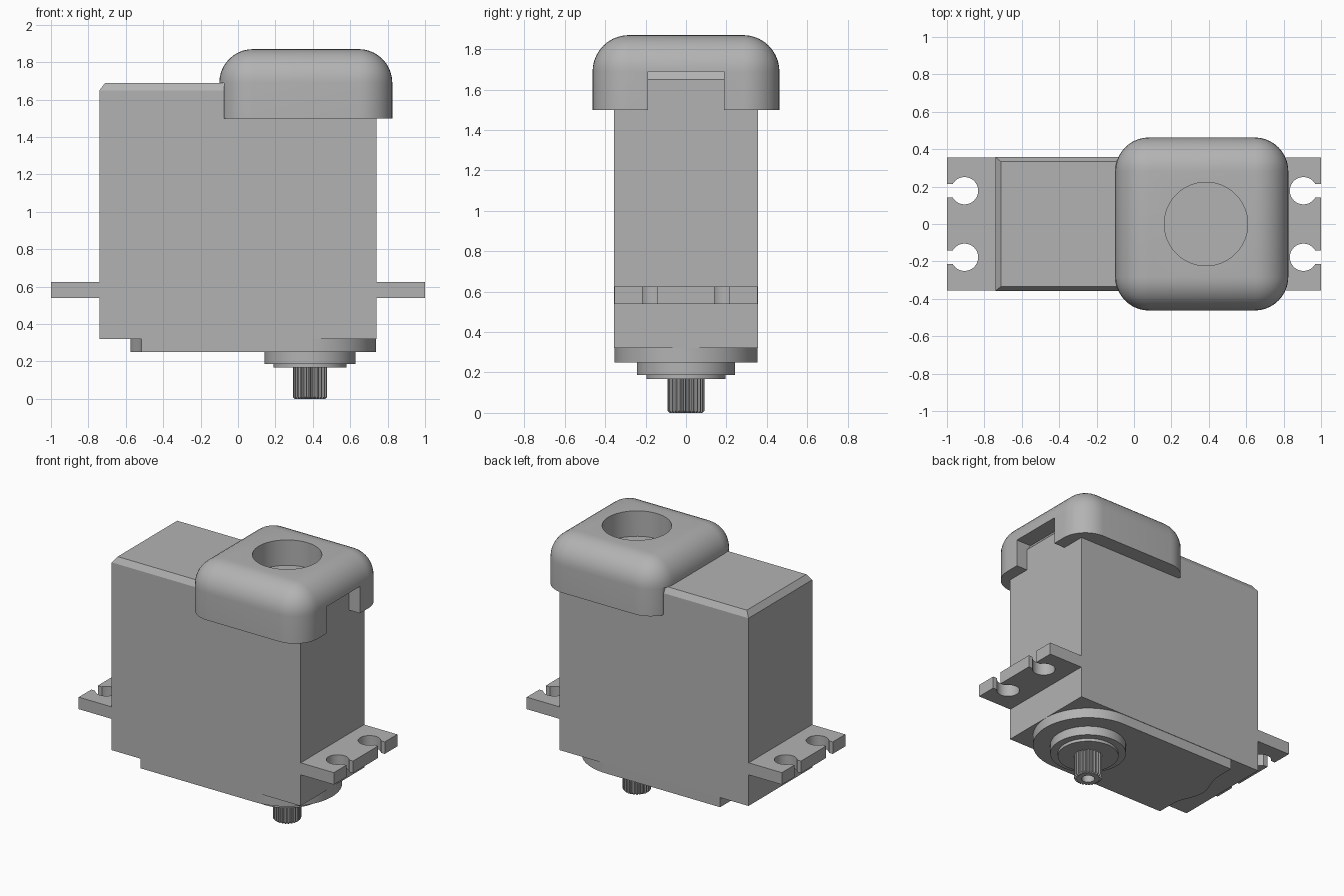
import bpy
import bmesh
from math import sin, cos, pi, radians, asin
from mathutils import Vector

if "Cube" in bpy.data.objects:
    bpy.data.objects.remove(bpy.data.objects["Cube"], do_unlink=True)

grey = bpy.data.materials.new("plain grey")
grey.use_nodes = True
grey.diffuse_color = (0.45, 0.45, 0.45, 1)
grey.node_tree.nodes["Principled BSDF"].inputs["Base Color"].default_value = (0.45, 0.45, 0.45, 1)

SHAFT_X = 0.385


def finish(name, bm):
    bmesh.ops.recalc_face_normals(bm, faces=bm.faces)
    mesh = bpy.data.meshes.new(name)
    bm.to_mesh(mesh)
    bm.free()
    mesh.materials.append(grey)
    obj = bpy.data.objects.new(name, mesh)
    bpy.context.collection.objects.link(obj)
    return obj


def smooth(obj, angle=30):
    obj.data.shade_smooth()
    obj.data.set_sharp_from_angle(angle=radians(angle))


def prism(name, outline, z0, z1):
    """Extrude a flat outline between two heights."""
    bm = bmesh.new()
    face = bm.faces.new([bm.verts.new((x, y, z0)) for x, y in outline])
    ext = bmesh.ops.extrude_face_region(bm, geom=[face])["geom"]
    bmesh.ops.translate(bm, vec=(0, 0, z1 - z0),
                        verts=[v for v in ext if isinstance(v, bmesh.types.BMVert)])
    return finish(name, bm)


def rect(x0, x1, y0, y1):
    return [(x0, y0), (x1, y0), (x1, y1), (x0, y1)]


def arc(cx, cy, r, a0, a1, n):
    return [(cx + r * cos(a0 + (a1 - a0) * i / n),
             cy + r * sin(a0 + (a1 - a0) * i / n)) for i in range(n + 1)]


def circle(r, n=64):
    return arc(SHAFT_X, 0, r, 0, 2 * pi, n)[:-1]


def cut(obj, cutter):
    cutter.hide_render = True
    mod = obj.modifiers.new("cut", "BOOLEAN")
    mod.operation = "DIFFERENCE"
    mod.solver = "EXACT"
    mod.object = cutter
    bpy.context.view_layer.objects.active = obj
    bpy.ops.object.modifier_apply(modifier=mod.name)
    bpy.data.objects.remove(cutter, do_unlink=True)


# Case with chamfered top
body = prism("body", rect(-0.74, 0.74, -0.357, 0.357), 0.32, 1.65)
bm = bmesh.new()
bm.from_mesh(body.data)
top = max(bm.faces, key=lambda f: f.calc_center_median().z)
ext = bmesh.ops.extrude_face_region(bm, geom=[top])["geom"]
for v in [g for g in ext if isinstance(g, bmesh.types.BMVert)]:
    v.co -= Vector((0.03 if v.co.x > 0 else -0.03, 0.024 if v.co.y > 0 else -0.024, -0.04))
bm.faces.remove(top)
bm.to_mesh(body.data)
bm.free()

# Rounded cap: tall corners and top rim share one radius
bm = bmesh.new()
bmesh.ops.create_cube(bm, size=1)
for v in bm.verts:
    v.co = Vector((0.3625 + v.co.x * 0.925, v.co.y * 0.925, 1.685 + v.co.z * 0.37))
rim = [e for e in bm.edges if max(v.co.z for v in e.verts) > 1.7]
bmesh.ops.bevel(bm, geom=rim, offset=0.18, offset_type="OFFSET", segments=10,
                profile=0.5, affect="EDGES")
cap = finish("cap", bm)
cut(cap, prism("end_notch_cutter", rect(0.6, 1, -0.187, 0.187), 1.4, 1.69))
cut(cap, prism("step_cutter", rect(-0.3, -0.075, -0.6, 0.6), 1.4, 1.69))
cut(cap, prism("cap_hole_cutter", circle(0.223), 1.6, 2))
smooth(cap)

# Mounting flanges with two open keyholes each
HX, HY, HR, SLOT = 0.906, 0.178, 0.073, 0.037
half = asin(SLOT / HR)
for side, label in ((1, "left"), (-1, "right")):
    outline = [(0.73, -0.355), (1, -0.355)]
    for y in (-HY, HY):
        outline.append((1, y - SLOT))
        outline += arc(HX, y, HR, -half, half - 2 * pi, 32)
        outline.append((1, y + SLOT))
    outline += [(1, 0.355), (0.73, 0.355)]
    flange = prism(label + "_flange", [(side * x, y) for x, y in outline], 0.54, 0.625)
    smooth(flange)

# Gear cover: round at the shaft, with a soft bulge on the far end
W = 0.354
outline = arc(SHAFT_X, 0, W, -pi / 2, pi / 2, 40)
outline.append((-0.515, W))
for i in range(21):
    t = i / 20
    outline.append((-0.515 - 0.03 * (1 - cos(2 * pi * t)), 0.23 - 0.46 * t))
outline.append((-0.515, -W))
smooth(prism("gear_cover", outline, 0.25, 0.33))

# Stepped bearing bosses
smooth(prism("bearing_boss", circle(0.243), 0.187, 0.26))
smooth(prism("bearing_collar", circle(0.195), 0.167, 0.2))

# Splined output shaft with a chamfered tip and screw hole
TEETH = 25
spline = []
for i in range(TEETH):
    for step, r in ((0, 0.081), (0.3, 0.081), (0.5, 0.091), (0.8, 0.091)):
        a = 2 * pi * (i + step) / TEETH
        spline.append((SHAFT_X + r * cos(a), r * sin(a)))
shaft = prism("output_shaft", spline, 0.01, 0.18)
bm = bmesh.new()
bm.from_mesh(shaft.data)
tip = min(bm.faces, key=lambda f: f.calc_center_median().z)
ext = bmesh.ops.extrude_face_region(bm, geom=[tip])["geom"]
for v in [g for g in ext if isinstance(g, bmesh.types.BMVert)]:
    v.co = Vector((SHAFT_X + (v.co.x - SHAFT_X) * 0.9, v.co.y * 0.9, 0))
bm.faces.remove(tip)
bm.to_mesh(shaft.data)
bm.free()
cut(shaft, prism("screw_hole_cutter", circle(0.042, 32), -0.1, 0.13))
